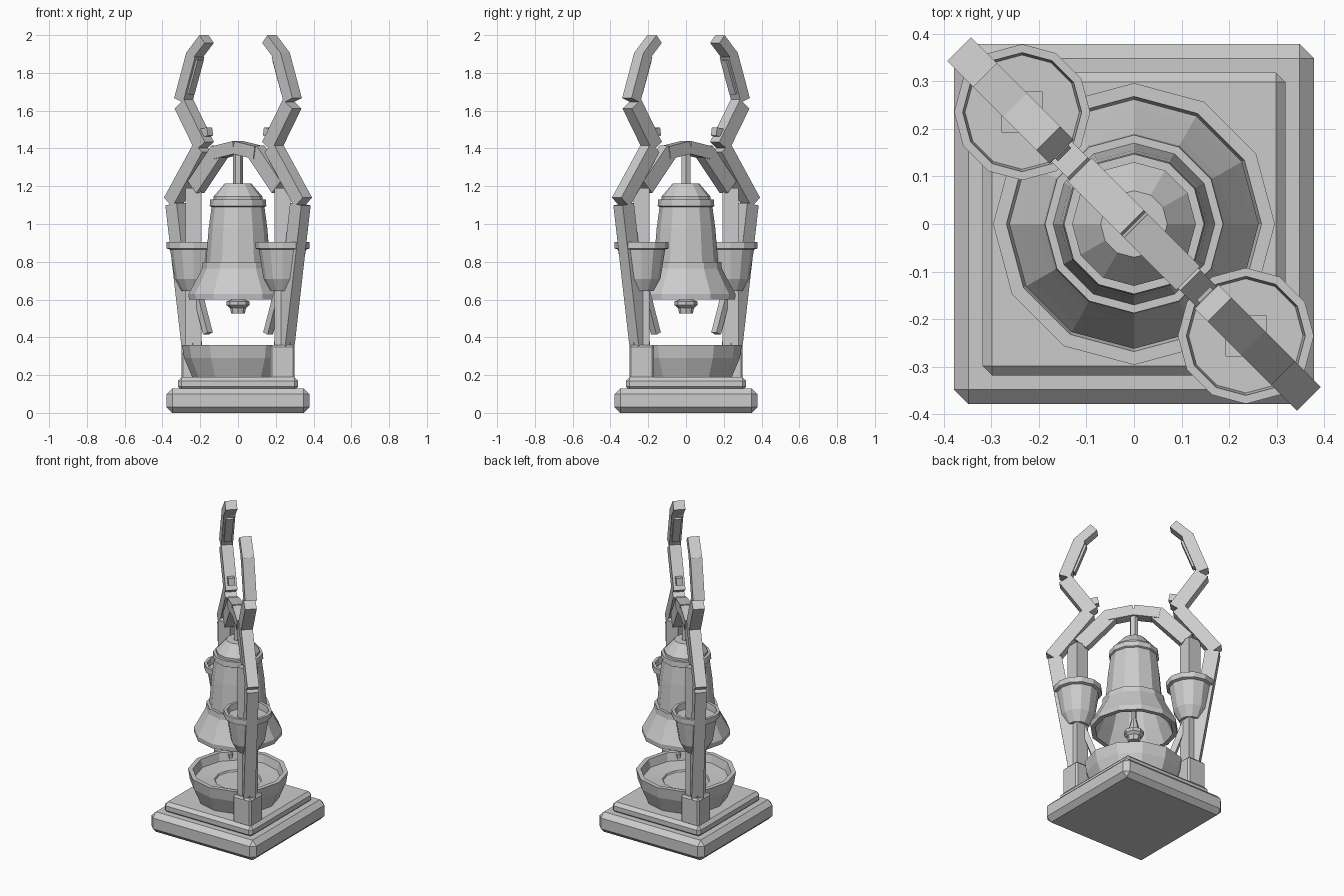
import bpy, bmesh, math
from mathutils import Vector, Matrix

cube = bpy.data.objects.get("Cube")
if cube:
    bpy.data.objects.remove(cube, do_unlink=True)

stone = bpy.data.materials.new("grey_stone")
stone.use_nodes = True
GREY = (0.6, 0.6, 0.6, 1)
stone.diffuse_color = GREY
stone.node_tree.nodes["Principled BSDF"].inputs["Base Color"].default_value = GREY


def finish(name, bm, bevel=0):
    bmesh.ops.recalc_face_normals(bm, faces=bm.faces)
    mesh = bpy.data.meshes.new(name)
    bm.to_mesh(mesh)
    bm.free()
    mesh.materials.append(stone)
    obj = bpy.data.objects.new(name, mesh)
    bpy.context.collection.objects.link(obj)
    if bevel:
        mod = obj.modifiers.new("chamfer", "BEVEL")
        mod.width = bevel
        mod.segments = 1
    return obj


def block(name, x, y, z0, z1, half, bevel=0):
    """Square upright block."""
    bm = bmesh.new()
    size = Matrix.Diagonal((2 * half, 2 * half, z1 - z0, 1))
    bmesh.ops.create_cube(bm, size=1, matrix=Matrix.Translation((x, y, (z0 + z1) / 2)) @ size)
    return finish(name, bm, bevel)


def lathe(name, profile, sides, x=0, y=0):
    """Spin a (radius, height) profile; ends at zero radius close the form."""
    bm = bmesh.new()
    verts = [bm.verts.new((r, 0, z)) for r, z in profile]
    edges = [bm.edges.new(pair) for pair in zip(verts, verts[1:])]
    bmesh.ops.spin(bm, geom=verts + edges, axis=(0, 0, 1), cent=(0, 0, 0),
                   angle=math.tau, steps=sides)
    bmesh.ops.remove_doubles(bm, verts=bm.verts, dist=0.0005)
    bmesh.ops.translate(bm, verts=bm.verts, vec=(x, y, 0))
    return finish(name, bm)


def beam(name, side, start, end, thick, width=0.07):
    """Box between two (along, height) points in the diagonal frame plane."""
    along = Vector((1, -1, 0)).normalized() * side
    a, b = (along * p[0] + Vector((0, 0, p[1])) for p in (start, end))
    d = (b - a).normalized()
    across = Vector((1, 1, 0)).normalized()
    normal = across.cross(d)
    turn = Matrix((d, across, normal)).transposed().to_4x4()
    size = Matrix.Diagonal(((b - a).length, width, thick, 1))
    bm = bmesh.new()
    bmesh.ops.create_cube(bm, size=1, matrix=Matrix.Translation((a + b) / 2) @ turn @ size)
    return finish(name, bm)


# Stepped base
block("base_plinth", 0, 0, 0, 0.13, 0.378, 0.03)
block("base_step", 0, 0, 0.12, 0.19, 0.318, 0.02)

# Basin under the bell
lathe("basin", [(0, 0.185), (0.24, 0.185), (0.255, 0.22), (0.285, 0.29), (0.296, 0.36),
                (0.268, 0.36), (0.255, 0.31), (0.14, 0.30), (0.135, 0.29), (0, 0.29)], 12)

# Bell: outer skin, then back up inside
lathe("bell", [(0, 1.215), (0.07, 1.215), (0.13, 1.145), (0.13, 1.13), (0.147, 1.13),
               (0.15, 1.095), (0.14, 1.09), (0.155, 0.98), (0.17, 0.80), (0.187, 0.80),
               (0.19, 0.765), (0.205, 0.735), (0.245, 0.66), (0.262, 0.63), (0.26, 0.60),
               (0.232, 0.60), (0.19, 0.70), (0.15, 0.82), (0.12, 1.08), (0, 1.15)], 12)
lathe("clapper", [(0, 1.13), (0.014, 1.13), (0.014, 0.68), (0.035, 0.60), (0.06, 0.59),
                  (0.06, 0.57), (0.042, 0.555), (0.036, 0.525), (0, 0.525)], 8)
lathe("bell_hanger", [(0, 1.2), (0.026, 1.2), (0.026, 1.39), (0, 1.39)], 6)

# Twin supports on opposite corners
for side, label in ((1, "front"), (-1, "back")):
    px, py = 0.235 * side, -0.235 * side
    block(label + "_post_foot", px, py, 0.18, 0.36, 0.065, 0.01)
    block(label + "_column", px, py, 0.35, 1.19, 0.043)
    lathe(label + "_pot", [(0, 0.645), (0.063, 0.645), (0.1, 0.71), (0.125, 0.865),
                           (0.143, 0.87), (0.143, 0.905), (0.125, 0.905),
                           (0.12, 0.865), (0, 0.865)], 12, px, py)
    # Arch over the bell and its shoulder strut
    beam(label + "_arch", side, (0, 1.405), (0.155, 1.378), 0.068)
    beam(label + "_shoulder", side, (0.135, 1.385), (0.315, 1.195), 0.09, 0.06)
    # Outer arm rising into a curled horn
    beam(label + "_lower_arm", side, (0.345, 0.35), (0.467, 1.105), 0.085)
    beam(label + "_upper_arm", side, (0.488, 1.115), (0.265, 1.405), 0.08)
    beam(label + "_horn_root", side, (0.25, 1.41), (0.405, 1.635), 0.085)
    beam(label + "_horn_middle", side, (0.41, 1.655), (0.32, 1.895), 0.07)
    beam(label + "_horn_panel", side, (0.357, 1.69), (0.288, 1.87), 0.02, 0.045)
    beam(label + "_horn_tip", side, (0.335, 1.885), (0.235, 1.979), 0.056)
    beam(label + "_horn_spur", side, (0.29, 1.475), (0.21, 1.49), 0.045, 0.04)
    # Small brace hanging below the pot
    beam(label + "_brace", side, (0.32, 0.68), (0.225, 0.42), 0.035, 0.04)
